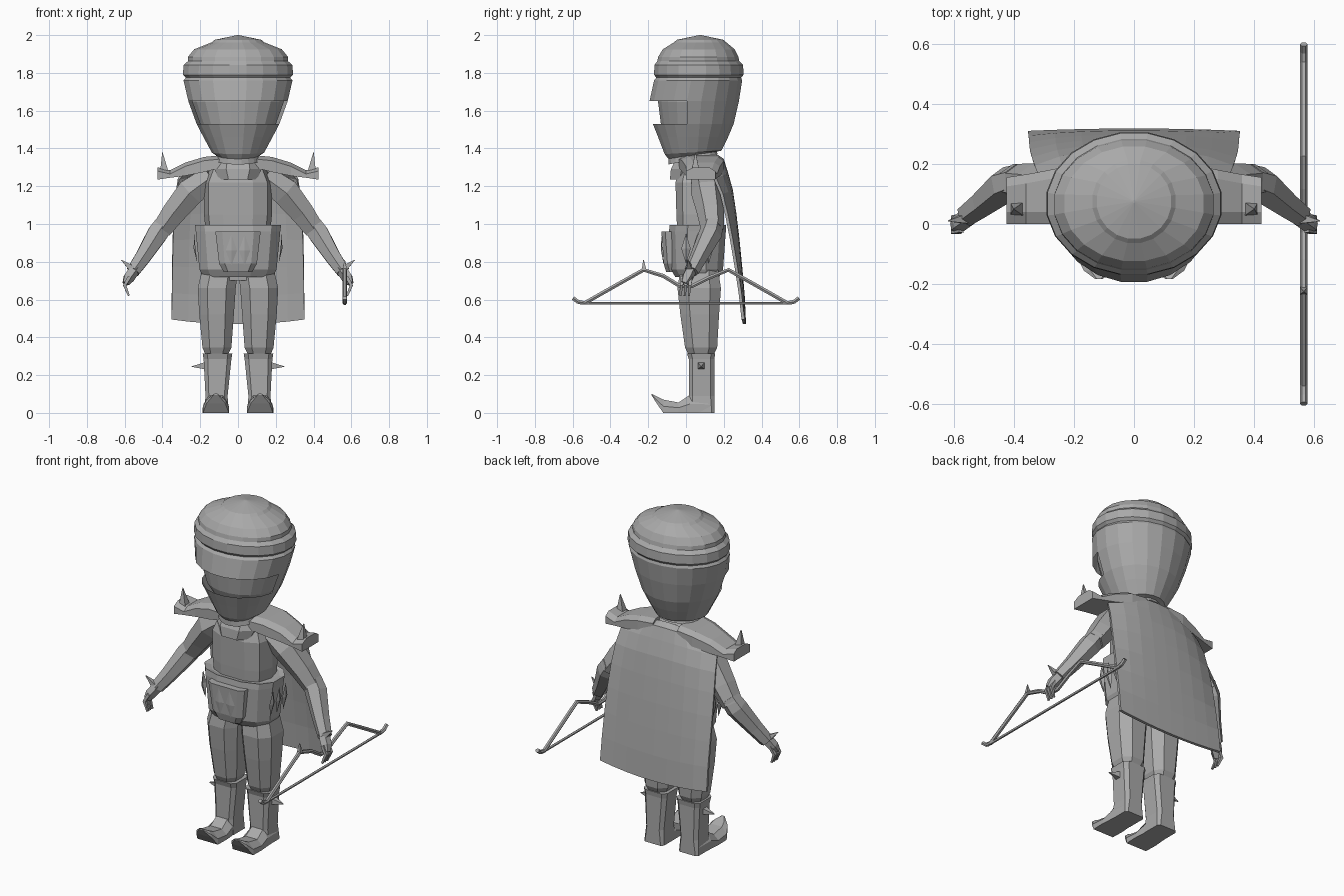
import bpy, bmesh, math
from mathutils import Vector

if "Cube" in bpy.data.objects:
    bpy.data.objects.remove(bpy.data.objects["Cube"])

grey = bpy.data.materials.new("plain grey")
grey.diffuse_color = (0.4, 0.4, 0.4, 1)
grey.use_nodes = True
grey.node_tree.nodes["Principled BSDF"].inputs["Base Color"].default_value = grey.diffuse_color


def make(name, bm, mirror=False):
    bmesh.ops.recalc_face_normals(bm, faces=bm.faces)
    me = bpy.data.meshes.new(name)
    bm.to_mesh(me)
    bm.free()
    me.materials.append(grey)
    ob = bpy.data.objects.new(name, me)
    bpy.context.collection.objects.link(ob)
    if mirror:
        ob.modifiers.new("Mirror", 'MIRROR').use_mirror_merge = False
    return ob


def loft(name, rings, mirror=False, caps=True, drop=None):
    """Skin a list of equal-length point rings; drop(face centre) cuts openings."""
    bm = bmesh.new()
    vs = [[bm.verts.new(p) for p in r] for r in rings]
    n = len(vs[0])
    for a, b in zip(vs, vs[1:]):
        for i in range(n):
            j = (i + 1) % n
            bm.faces.new((a[i], a[j], b[j], b[i]))
    if caps:
        bm.faces.new(vs[0])
        bm.faces.new(vs[-1])
    if drop:
        bmesh.ops.delete(bm, geom=[f for f in bm.faces if drop(f.calc_center_median())], context='FACES')
    return make(name, bm, mirror)


def ring(z, rx, yf, yb, n=20, x=0, tilt=0, square=1.0):
    """Level ring between front yf and back yb; square < 1 boxes out the corners."""
    cy, ry, out = (yf + yb) / 2, (yb - yf) / 2, []
    for i in range(n):
        a = 2 * math.pi * (i + 0.5) / n - math.pi / 2
        c, s = math.cos(a), math.sin(a)
        c = math.copysign(abs(c) ** square, c)
        s = math.copysign(abs(s) ** square, s)
        y = cy + ry * s
        out.append((x + rx * c, y, z + tilt * (y - yf)))
    return out


def box_ring(z, x0, x1, y0, y1, c=0.25):
    """Bevelled rectangle ring (8 points)."""
    a, b = (x1 - x0) * c, (y1 - y0) * c
    return [(x0 + a, y0, z), (x1 - a, y0, z), (x1, y0 + b, z), (x1, y1 - b, z),
            (x1 - a, y1, z), (x0 + a, y1, z), (x0, y1 - b, z), (x0, y0 + b, z)]


def tube(name, path, n=6, mirror=False):
    """Tube along a path of (x, y, z, radius)."""
    pts = [Vector(p[:3]) for p in path]
    rings = []
    for i, p in enumerate(pts):
        d = (pts[min(i + 1, len(pts) - 1)] - pts[max(i - 1, 0)]).normalized()
        ref = Vector((0, 1, 0)) if abs(d.y) < 0.7 else Vector((1, 0, 0))
        u = d.cross(ref).normalized()
        v = d.cross(u)
        rings.append([p + path[i][3] * (u * math.cos(t) + v * math.sin(t))
                      for t in [2 * math.pi * (k + 0.5) / n for k in range(n)]])
    return loft(name, rings, mirror)


def spike(name, base, tip, r, mirror=True):
    tube(name, [(*base, r), (*tip, 0.002)], 4, mirror)


# Helmet: stepped dome, headband, brow, face opening and pointed jaw guard
dome = [(2.0, .004, .07, .08), (1.975, .125, -.05, .20), (1.962, .14, -.065, .215),
        (1.925, .235, -.125, .26), (1.885, .268, -.15, .28), (1.862, .268, -.155, .285),
        (1.842, .292, -.17, .305), (1.79, .295, -.172, .308), (1.775, .28, -.16, .295),
        (1.76, .292, -.172, .30), (1.65, .266, -.196, .283)]
jaw = [(1.53, .222, -.178, .255, 0), (1.46, .185, -.15, .225, 0), (1.37, .14, -.115, .19, .06),
       (1.345, .115, -.095, .165, .15), (1.315, .125, -.095, .17, .2)]
loft("helmet", [ring(*r) for r in dome] + [ring(*r[:4], tilt=r[4]) for r in jaw],
     drop=lambda c: 1.535 < c.z < 1.645 and c.y < 0.03)
loft("head", [ring(1.72, .25, -.15, .24), ring(1.645, .245, -.15, .22),
              ring(1.53, .203, -.135, .2), ring(1.40, .11, -.08, .15)])

# Torso and collar
loft("torso", [ring(z, rx, a, b, 10, square=.7) for z, rx, a, b in
               [(.70, .14, -.03, .17), (.95, .17, -.05, .19), (1.05, .18, -.055, .19),
                (1.22, .18, -.06, .20), (1.29, .15, -.04, .19), (1.36, .09, 0, .15)]])
loft("collar", [box_ring(1.235, -.10, .10, -.085, .12), box_ring(1.29, -.125, .125, -.08, .15),
                box_ring(1.33, -.12, .12, -.06, .16)])

# Wide belt, front plate and diamond ornaments
loft("belt", [ring(z, rx, a, b, 12, square=.8) for z, rx, a, b in
              [(.72, .19, -.06, .18), (.76, .21, -.085, .20), (.96, .23, -.095, .215),
               (.995, .235, -.09, .215), (.985, .20, -.06, .20)]])


def plate(z, w, y):
    return [(-w, y + .02, z), (-w * .7, y, z), (w * .7, y, z), (w, y + .02, z), (w, -.05, z), (-w, -.05, z)]


loft("belt_plate", [plate(.745, .075, -.105), plate(.79, .10, -.118), plate(.96, .12, -.13)])
for i, x in enumerate((-.035, .035)):
    spread = .03
    bm = bmesh.new()
    p = [bm.verts.new(q) for q in ((x, -.118, .78), (x + spread, -.124, .86),
                                   (x, -.132, .945), (x - spread, -.124, .86), (x, -.132, .86))]
    for k in range(4):
        bm.faces.new((p[k], p[(k + 1) % 4], p[4]))
    make("plate_ornament", bm)
for y in (0.0, .06, .12):
    bm = bmesh.new()
    p = [bm.verts.new(q) for q in ((.215, y, .79), (.225, y - .025, .87),
                                   (.232, y, .95), (.225, y + .025, .87), (.235, y, .87))]
    for k in range(4):
        bm.faces.new((p[k], p[(k + 1) % 4], p[4]))
    make("belt_diamond", bm, True)

# Legs, boots, curled toes and boot spikes
loft("leg", [box_ring(.76, .0, .19, -.03, .17), box_ring(.66, .012, .213, -.045, .185),
             box_ring(.52, .022, .205, -.03, .175), box_ring(.345, .035, .188, -.005, .165),
             box_ring(.315, .05, .175, .01, .15)], True)
loft("boot", [box_ring(.315, .03, .187, .005, .155, .15), box_ring(.285, .035, .182, .015, .15, .15),
              box_ring(.09, .055, .172, .015, .15, .15), box_ring(0, .05, .18, .015, .15, .1)], True)


def foot(y, w, z0, z1):
    return [(.117 - w, y, z0), (.117 + w, y, z0), (.117 + w, y, (z0 + z1) / 2),
            (.117 + w * .55, y, z1), (.117 - w * .55, y, z1), (.117 - w, y, (z0 + z1) / 2)]


loft("foot", [foot(.13, .06, 0, .09), foot(.02, .065, 0, .095), foot(-.04, .07, 0, .055),
              foot(-.12, .068, 0, .07), foot(-.155, .05, .05, .088), foot(-.183, .012, .095, .102)], True)
spike("boot_spike", (.165, .08, .25), (.245, .08, .245), .03)

# Arms, bracers, hands
tube("arm", [(.14, .10, 1.25, .07), (.25, .11, 1.17, .085), (.34, .13, 1.06, .072), (.405, .14, .97, .06)], 6, True)
tube("bracer", [(.385, .145, 1.01, .055), (.425, .13, .95, .062), (.50, .07, .83, .048), (.555, .03, .75, .04)], 6, True)
spike("bracer_spike", (.55, .02, .755), (.618, .01, .81), .028)
tube("hand", [(.545, .03, .765, .032), (.58, .005, .715, .032), (.595, -.01, .685, .02)], 5, True)
for k in range(3):
    y = .025 - k * .022
    tube("finger", [(.575, y, .72, .013), (.60, y - .005, .675, .012), (.578, y - .01, .62, .007)], 4, True)


# Shoulder pads with flared ends and spikes
def pad(x, y0, y1, z0, z1):
    return [(x, y0, z0), (x, y0, z1 - .02), (x, y0 + .04, z1), (x, y1 - .03, z1), (x, y1, z1 - .02), (x, y1, z0)]


loft("shoulder_pad", [pad(.08, -.04, .2, 1.30, 1.365), pad(.18, -.02, .2, 1.275, 1.355),
                      pad(.28, .0, .18, 1.255, 1.325), pad(.36, .0, .165, 1.245, 1.285),
                      pad(.425, .0, .155, 1.235, 1.30)], True)
spike("shoulder_spike", (.39, .05, 1.27), (.40, .05, 1.378), .033)

# Cape: draped sheet from (height, depth, half width), edges bent forward
rows = [(1.355, .165, .17), (1.335, .195, .26), (1.27, .215, .315), (1.18, .24, .328), (1.06, .258, .338),
        (.92, .275, .345), (.77, .29, .348), (.62, .303, .35), (.47, .31, .352)]
bm = bmesh.new()
grid = []
for k, (z, y, w) in enumerate(rows):
    t = k / (len(rows) - 1)
    grid.append([bm.verts.new((w * u, y - .07 * (1 - t) * abs(u) ** 3 - .008 * u * u,
                               z + (.025 * t - .05 * (1 - t)) * u * u)) for u in [i / 4 - 1 for i in range(9)]])
for a, b in zip(grid, grid[1:]):
    for i in range(8):
        bm.faces.new((a[i], a[i + 1], b[i + 1], b[i]))
cape = make("cape", bm)
solid = cape.modifiers.new("Thickness", 'SOLIDIFY')
solid.thickness, solid.offset = .016, 0

# Bow, string and limb spike
bow = [(-.598, .608), (-.572, .588), (-.535, .582), (-.38, .67), (-.225, .757), (-.12, .725), (-.03, .67), (.03, .67),
       (.12, .715), (.225, .757), (.38, .67), (.535, .582), (.572, .588), (.598, .608)]
tube("bow", [(.565, y, z, .012) for y, z in bow], 6)
tube("bow_string", [(.565, -.56, .58, .008), (.565, .56, .58, .008)], 5)
spike("bow_spike", (.565, -.222, .755), (.565, -.225, .81), .018, False)
